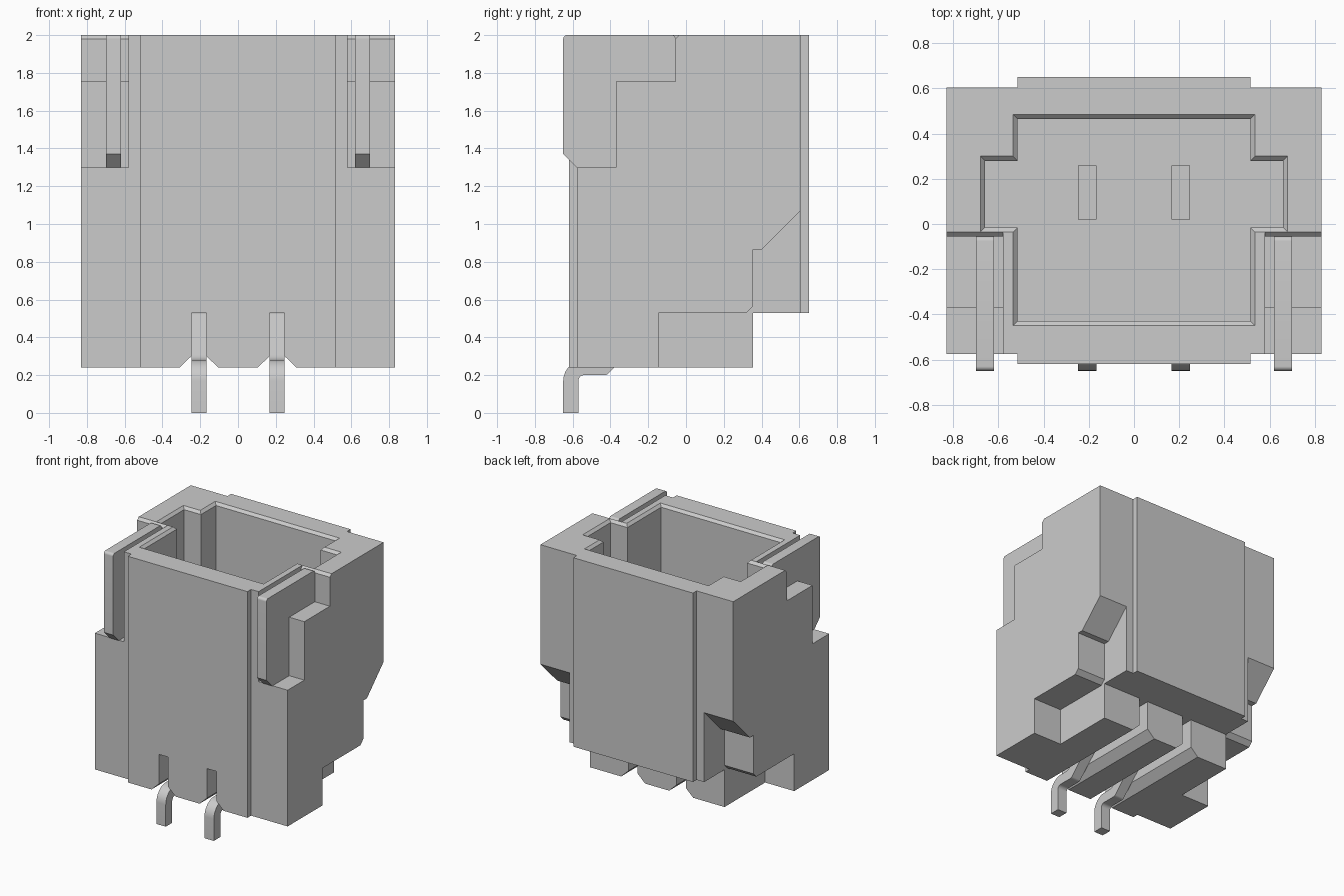
import bpy
import bmesh
import math
from mathutils import Vector

cube = bpy.data.objects.get("Cube")
if cube:
    bpy.data.objects.remove(cube, do_unlink=True)

grey = bpy.data.materials.new("plain_grey")
grey.use_nodes = True
colour = (0.6, 0.6, 0.6, 1)
grey.diffuse_color = colour
grey.node_tree.nodes["Principled BSDF"].inputs["Base Color"].default_value = colour


def loft(name, rings):
    """Solid through matching closed rings of points."""
    bm = bmesh.new()
    loops = [[bm.verts.new(p) for p in ring] for ring in rings]
    bm.faces.new(loops[0])
    bm.faces.new(loops[-1])
    n = len(loops[0])
    for a, b in zip(loops, loops[1:]):
        for i in range(n):
            j = (i + 1) % n
            bm.faces.new((a[i], a[j], b[j], b[i]))
    bmesh.ops.recalc_face_normals(bm, faces=bm.faces)
    mesh = bpy.data.meshes.new(name)
    bm.to_mesh(mesh)
    bm.free()
    mesh.materials.append(grey)
    obj = bpy.data.objects.new(name, mesh)
    bpy.context.collection.objects.link(obj)
    return obj


def prism(name, profile, axis, lo, hi):
    """Extrude a 2D profile along one axis (profile uses the other two)."""
    def place(p, d):
        return {"x": (d, p[0], p[1]), "y": (p[0], d, p[1]), "z": (p[0], p[1], d)}[axis]
    return loft(name, [[place(p, d) for p in profile] for d in (lo, hi)])


def rounded(points, steps=6):
    """Round the corners of a profile; each point is (u, v, radius)."""
    out = []
    for i, (u, v, r) in enumerate(points):
        p = Vector((u, v))
        if not r:
            out.append((u, v))
            continue
        a = (Vector(points[i - 1][:2]) - p).normalized()
        b = (Vector(points[(i + 1) % len(points)][:2]) - p).normalized()
        half = a.angle(b) / 2
        centre = p + (a + b).normalized() * (r / math.sin(half))
        start = p + a * (r / math.tan(half)) - centre
        end = p + b * (r / math.tan(half)) - centre
        for k in range(steps + 1):
            out.append(tuple(centre + start.lerp(end, k / steps).normalized() * r))
    return out


def cut(target, cutter):
    mod = target.modifiers.new("cut", "BOOLEAN")
    mod.operation = "DIFFERENCE"
    mod.solver = "EXACT"
    mod.object = cutter
    bpy.context.view_layer.update()
    result = bpy.data.meshes.new_from_object(
        target.evaluated_get(bpy.context.evaluated_depsgraph_get()))
    target.modifiers.clear()
    target.data = result
    bpy.data.objects.remove(cutter, do_unlink=True)


# Housing block with raised front and back panels
W, P = 0.83, 0.515
F, B = -0.575, 0.605
housing = prism("housing", [
    (-W, F), (-P, F), (-P, -0.62), (P, -0.62), (P, F), (W, F),
    (W, B), (P, B), (P, 0.65), (-P, 0.65), (-P, B), (-W, B)], "z", 0.24, 2)


# Cross-shaped socket with a chamfered rim
def cross(o, z):
    a, b = P + o, 0.66 + o
    y0, y1, y2, y3 = -0.43 - o, -0.015 - o, 0.28 + o, 0.465 + o
    return [(x, y, z) for x, y in (
        (-a, y0), (a, y0), (a, y1), (b, y1), (b, y2), (a, y2),
        (a, y3), (-a, y3), (-a, y2), (-b, y2), (-b, y1), (-a, y1))]


cut(housing, loft("socket_cutter", [
    cross(0, 0.66), cross(0, 1.98), cross(0.02, 2), cross(0.02, 2.1)]))

# Undercut at the back of the base
cut(housing, prism("base_cutter", [(0.355, 0), (1, 0), (1, 0.53), (0.355, 0.53)],
                   "x", -1, 1))

# Stepped side notches, high at the front and low at the back
upper = [(-1, 1.3), (-0.37, 1.3), (-0.37, 1.755), (-0.055, 1.755),
         (-0.055, 1.98), (-0.035, 2), (-0.035, 2.1), (-1, 2.1)]
lower = [(-0.145, 0), (-0.145, 0.53), (0.32, 0.53), (0.355, 0.565),
         (0.355, 0.865), (0.4, 0.865), (0.605, 1.07), (1, 1.465), (1, 0)]
for side in (-1, 1):
    for profile in (upper, lower):
        cut(housing, prism("notch_cutter", profile, "x", side * 0.58, side))

# Flared slots under the base for the leads
PITCH, T = 0.207, 0.04
for side in (-1, 1):
    slot = [(-0.145, 0.2), (-T, 0.3), (-T, 0.53), (T, 0.53), (T, 0.3), (0.145, 0.2)]
    cut(housing, prism("slot_cutter", [(side * PITCH + u, v) for u, v in slot],
                       "y", -1, 1))

# Bent contact leads, rising into the socket as pins
lead = rounded([
    (-0.65, 0, 0), (-0.57, 0, 0), (-0.57, 0.2, 0.03), (-0.42, 0.2, 0.03),
    (-0.17, 0.45, 0.09), (0.26, 0.45, 0), (0.26, 1.45, 0), (0.02, 1.45, 0),
    (0.02, 0.53, 0), (-0.203, 0.53, 0.03), (-0.453, 0.28, 0.09), (-0.65, 0.28, 0.11)])
# Anchor plates standing in the upper notches
plate = rounded([
    (-0.65, 1.37, 0), (-0.58, 1.3, 0), (-0.37, 1.3, 0), (-0.37, 1.755, 0),
    (-0.055, 1.755, 0), (-0.055, 2, 0.02), (-0.65, 2, 0.02)])
parts = [housing]
for side, label in ((-1, "right"), (1, "left")):
    x = side * PITCH
    parts.append(prism(label + "_lead", lead, "x", x - T, x + T))
    x = side * 0.66
    parts.append(prism(label + "_anchor_plate", plate, "x", x - T, x + T))

# Smooth the bends, keep the edges sharp
for obj in bpy.context.selected_objects:
    obj.select_set(False)
for obj in parts:
    obj.select_set(True)
bpy.context.view_layer.objects.active = housing
bpy.ops.object.shade_smooth_by_angle(angle=math.radians(30))
